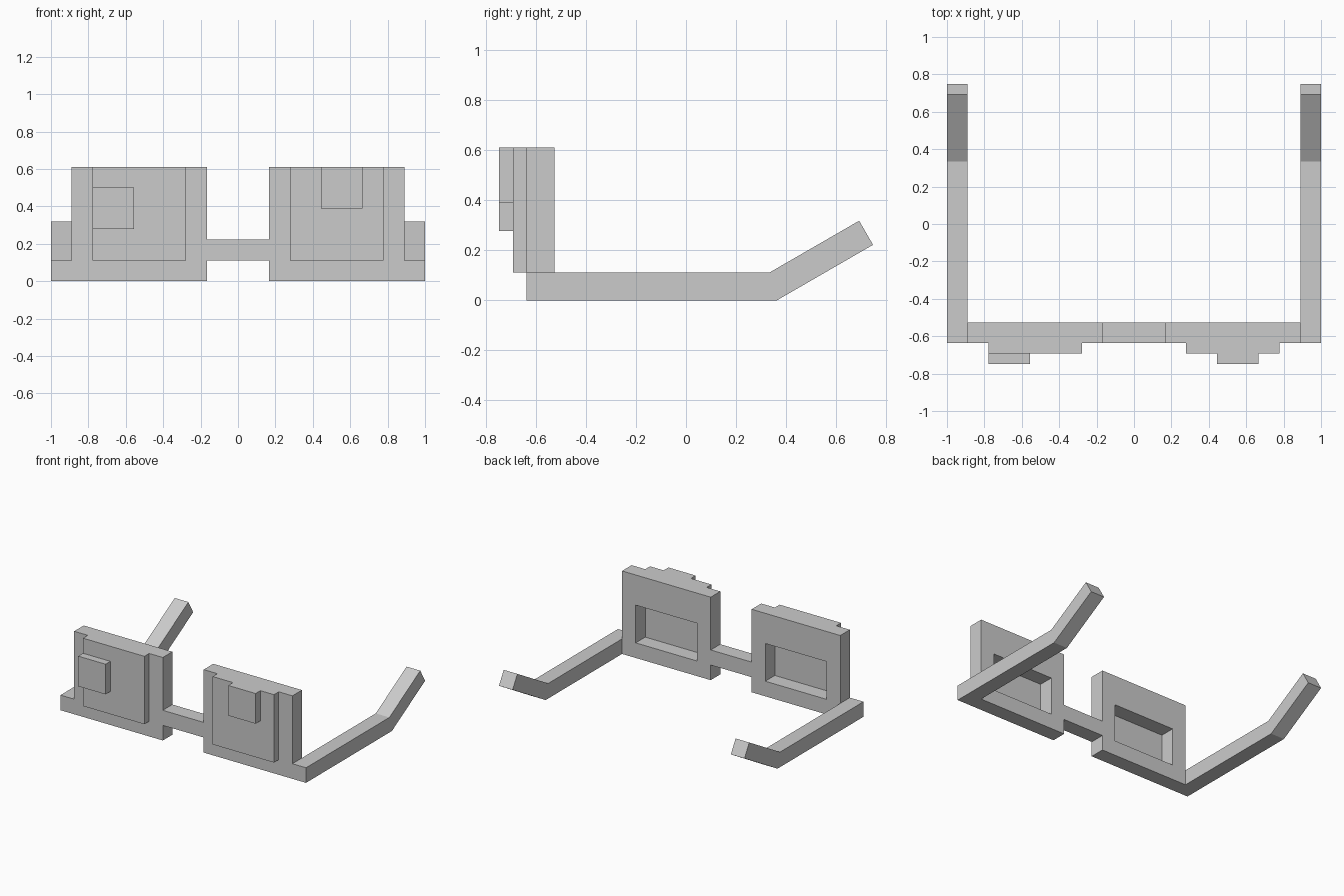
import bpy
import bmesh
import math

if "Cube" in bpy.data.objects:
    bpy.data.objects.remove(bpy.data.objects["Cube"])

U = 1 / 18          # block unit of the model
Y0 = -0.748         # frontmost plane
Y_LENS, Y_RIM, Y_BACK = Y0 + U, Y0 + 2 * U, Y0 + 4 * U


def finish(name, bm):
    bmesh.ops.recalc_face_normals(bm, faces=bm.faces)
    mesh = bpy.data.meshes.new(name)
    bm.to_mesh(mesh)
    bm.free()
    obj = bpy.data.objects.new(name, mesh)
    bpy.context.collection.objects.link(obj)
    return obj


def prism(name, profile, start, end, place):
    """Extrude a closed 2D profile; place(a, b, depth) gives the 3D point."""
    bm = bmesh.new()
    n = len(profile)
    caps = [[bm.verts.new(place(a, b, d)) for a, b in profile] for d in (start, end)]
    for cap in caps:
        bm.faces.new(cap)
    for i in range(n):
        j = (i + 1) % n
        bm.faces.new((caps[0][i], caps[0][j], caps[1][j], caps[1][i]))
    return finish(name, bm)


def rect(x0, x1, z0, z1):
    return [(x0, z0), (x1, z0), (x1, z1), (x0, z1)]


def front_block(name, x0, x1, z0, z1, y0, y1):
    return prism(name, rect(x0, x1, z0, z1), y0, y1, lambda x, z, y: (x, y, z))


def rim(name, outer, inner, y0, y1):
    """Rectangular plate with a window through it."""
    bm = bmesh.new()
    loops = [[bm.verts.new((x, y, z)) for x, z in r]
             for r, y in ((outer, y0), (outer, y1), (inner, y1), (inner, y0))]
    for k in range(4):
        a, b = loops[k], loops[(k + 1) % 4]
        for i in range(4):
            j = (i + 1) % 4
            bm.faces.new((a[i], a[j], b[j], b[i]))
    return finish(name, bm)


# Side arm profile (y, z): straight run, then an ear piece rising 30 degrees
bend = Y_RIM + 18 * U
c, s = math.cos(math.radians(30)), math.sin(math.radians(30))
tip = (bend + 8 * U * c, 8 * U * s)
arm = [(Y_RIM, 0), (bend, 0), tip, (tip[0] - 2 * U * s, tip[1] + 2 * U * c),
       (bend - 2 * U * math.tan(math.radians(15)), 2 * U), (Y_RIM, 2 * U)]

for side, sx in (("left", -1), ("right", 1)):
    # Rim with window open at the back
    rim(f"{side}_rim",
        rect(sx * 3 * U, sx * 16 * U, 0, 11 * U),
        rect(sx * 5 * U, sx * 14 * U, 2 * U, 7 * U), Y_RIM, Y_BACK)
    # Lens plate on the front of the rim
    front_block(f"{side}_lens", sx * 5 * U, sx * 14 * U, 2 * U, 11 * U, Y_LENS, Y_RIM)
    # Arm
    prism(f"{side}_arm", arm, sx * 16 * U, sx * 18 * U, lambda y, z, x: (x, y, z))

# Raised pupil blocks, placed differently on each lens
front_block("left_pupil", -14 * U, -10 * U, 5 * U, 9 * U, Y0, Y_LENS)
front_block("right_pupil", 8 * U, 12 * U, 7 * U, 11 * U, Y0, Y_LENS)

# Nose bridge
front_block("bridge", -3 * U, 3 * U, 2 * U, 4 * U, Y_RIM, Y_BACK)
